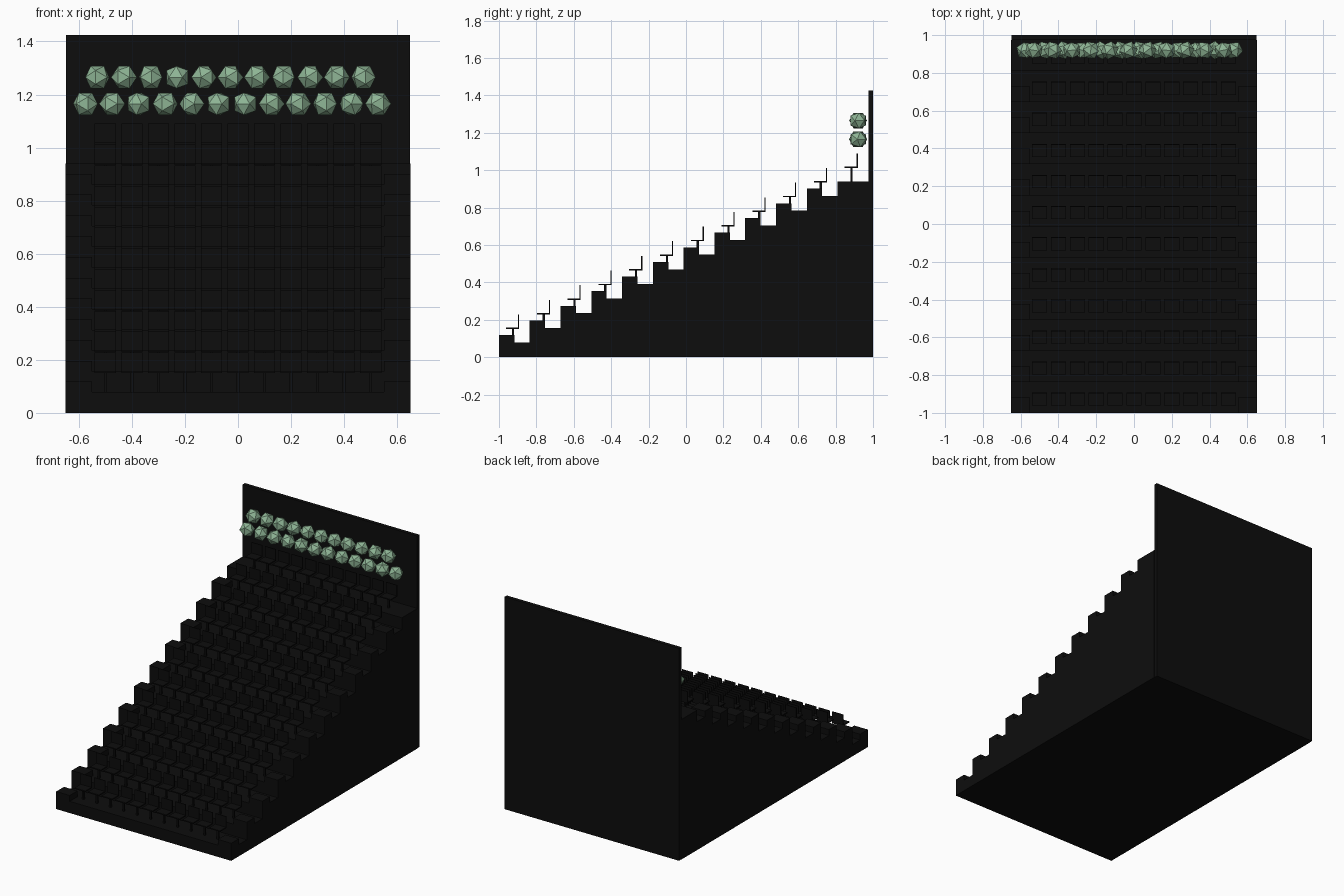
import bpy, bmesh, math, random
from mathutils import Matrix, Vector

if "Cube" in bpy.data.objects:
    bpy.data.objects.remove(bpy.data.objects["Cube"])

random.seed(4)
ROWS = 12
PITCH = 1.975 / ROWS      # depth of one tier
RISE = 0.94 / ROWS        # height of one tier
HALF = 0.65               # half width of the stand


def material(name, rgb):
    m = bpy.data.materials.new(name)
    m.diffuse_color = (*rgb, 1)
    m.use_nodes = True
    m.node_tree.nodes["Principled BSDF"].inputs["Base Color"].default_value = m.diffuse_color
    return m


black = material("black", (0.004, 0.004, 0.004))
green = material("soft_green", (0.27, 0.46, 0.30))


def finish(name, bm, mat):
    bmesh.ops.recalc_face_normals(bm, faces=bm.faces)
    me = bpy.data.meshes.new(name)
    bm.to_mesh(me)
    bm.free()
    me.materials.append(mat)
    ob = bpy.data.objects.new(name, me)
    bpy.context.collection.objects.link(ob)
    return ob


def add_box(bm, x0, x1, y0, y1, z0, z1):
    size = Matrix.Diagonal((x1 - x0, y1 - y0, z1 - z0, 1))
    mid = Matrix.Translation(((x0 + x1) / 2, (y0 + y1) / 2, (z0 + z1) / 2))
    bmesh.ops.create_cube(bm, size=1, matrix=mid @ size)


# Stepped tiers: side profile extruded across the width
profile = [(-1, 0)]
for i in range(ROWS):
    y, z = -1 + i * PITCH, (i + 1) * RISE
    profile += [(y, z), (y + PITCH, z)]
profile.append((0.975, 0))
bm = bmesh.new()
side = bm.faces.new([bm.verts.new((-HALF, y, z)) for y, z in profile])
ext = bmesh.ops.extrude_face_region(bm, geom=[side], use_keep_orig=True)
moved = [v for v in ext["geom"] if isinstance(v, bmesh.types.BMVert)]
bmesh.ops.translate(bm, verts=moved, vec=(2 * HALF, 0, 0))
finish("tiers", bm, black)

# Half-height aisle steps at both ends of every tier but the last
bm = bmesh.new()
for i in range(ROWS - 1):
    y, z = -1 + i * PITCH, (i + 1) * RISE
    for x in (-HALF, HALF - 0.1):
        add_box(bm, x, x + 0.1, y, y + PITCH / 2, z, z + RISE / 2)
finish("aisle_steps", bm, black)

# Back wall
bm = bmesh.new()
add_box(bm, -0.648, 0.648, 0.975, 1.0, 0, 1.425)
finish("back_wall", bm, black)

# Seats: post, pan and backrest
bm = bmesh.new()
for i in range(ROWS):
    y, z = -1 + i * PITCH + 0.075, (i + 1) * RISE
    for k in range(11):
        x = -0.5 + 0.1 * k
        add_box(bm, x - 0.006, x + 0.006, y - 0.006, y + 0.006, z, z + 0.072)
        add_box(bm, x - 0.04, x + 0.04, y - 0.037, y + 0.033, z + 0.072, z + 0.079)
        add_box(bm, x - 0.04, x + 0.04, y + 0.027, y + 0.033, z + 0.079, z + 0.15)
finish("seats", bm, black)

# Two rows of faceted balls, each an icosahedron resting edge-up
bm = bmesh.new()
for x_start, count, z in ((-0.575, 12, 1.165), (-0.53, 11, 1.265)):
    for k in range(count):
        made = bmesh.ops.create_icosphere(bm, subdivisions=1, radius=0.049)["verts"]
        top = max(made, key=lambda v: v.co.z)
        near = top.link_edges[0]
        mid = (near.verts[0].co + near.verts[1].co).normalized()
        turn = mid.rotation_difference(Vector((0, 0, 1))).to_matrix().to_4x4()
        spin = Matrix.Rotation(random.uniform(0, math.tau), 4, "Z")
        place = Matrix.Translation((x_start + 0.1003 * k, 0.92, z))
        bmesh.ops.transform(bm, matrix=place @ spin @ turn, verts=made)
finish("faceted_balls", bm, green)
